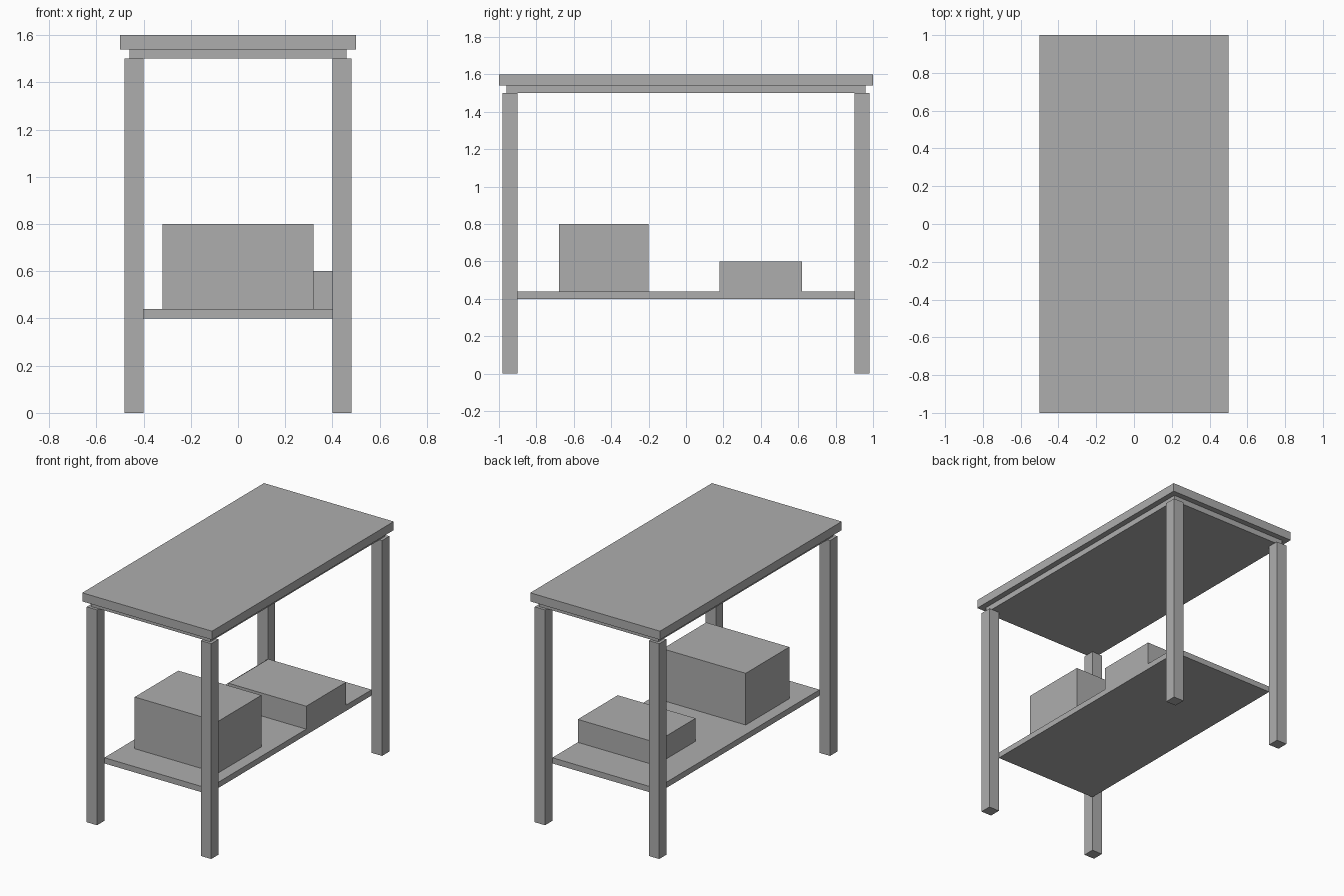
import bpy
import bmesh
from mathutils import Matrix, Vector

if "Cube" in bpy.data.objects:
    bpy.data.objects.remove(bpy.data.objects["Cube"])

grey = bpy.data.materials.new("plain grey")
grey.diffuse_color = (0.42, 0.42, 0.42, 1.0)
grey.use_nodes = True
grey.node_tree.nodes["Principled BSDF"].inputs["Base Color"].default_value = grey.diffuse_color


def box(name, low, high):
    """Axis-aligned box between two opposite corners."""
    low, high = Vector(low), Vector(high)
    bm = bmesh.new()
    bmesh.ops.create_cube(bm, size=1.0, matrix=Matrix.Diagonal((*(high - low), 1.0)))
    mesh = bpy.data.meshes.new(name)
    bm.to_mesh(mesh)
    bm.free()
    mesh.materials.append(grey)
    obj = bpy.data.objects.new(name, mesh)
    obj.location = (low + high) / 2
    bpy.context.collection.objects.link(obj)
    return obj


# Table top and the slightly smaller slab beneath it
box("table_top", (-0.5, -1.0, 1.54), (0.5, 1.0, 1.6))
box("top_support", (-0.46, -0.96, 1.5), (0.46, 0.96, 1.54))

# Four square legs
for x, side in ((-0.44, "left"), (0.44, "right")):
    for y, end in ((-0.94, "front"), (0.94, "back")):
        box(f"{end}_{side}_leg", (x - 0.04, y - 0.04, 0.0), (x + 0.04, y + 0.04, 1.5))

# Lower shelf held between the legs
box("lower_shelf", (-0.4, -0.9, 0.4), (0.4, 0.9, 0.44))

# Two boxes stored on the shelf
box("tall_storage_box", (-0.32, -0.68, 0.44), (0.32, -0.2, 0.8))
box("low_storage_box", (-0.2, 0.18, 0.44), (0.4, 0.62, 0.6))
